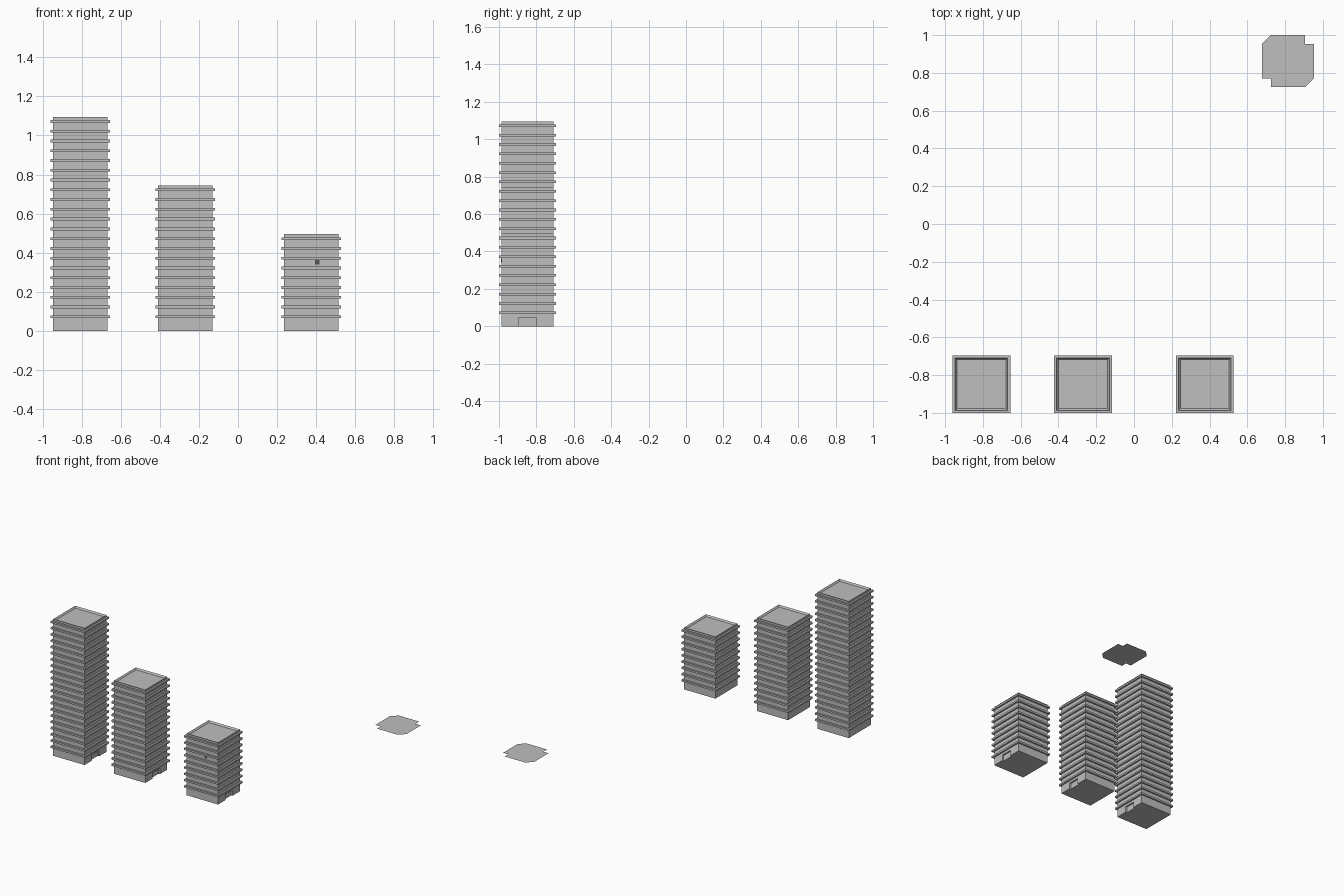
import bpy
import bmesh
from mathutils import Vector

cube = bpy.data.objects.get("Cube")
if cube:
    bpy.data.objects.remove(cube, do_unlink=True)


def make_material(name, value):
    mat = bpy.data.materials.new(name)
    colour = (value, value, value, 1)
    mat.diffuse_color = colour
    mat.use_nodes = True
    mat.node_tree.nodes["Principled BSDF"].inputs["Base Color"].default_value = colour
    return mat


concrete = make_material("light grey concrete", 0.52)
dark = make_material("dark grey glass", 0.09)


def add_box(bm, centre, size):
    verts = bmesh.ops.create_cube(bm, size=1)["verts"]
    bmesh.ops.scale(bm, vec=size, verts=verts)
    bmesh.ops.translate(bm, vec=centre, verts=verts)


def finish(bm, name, mat=concrete):
    mesh = bpy.data.meshes.new(name)
    bm.to_mesh(mesh)
    bm.free()
    mesh.materials.append(mat)
    obj = bpy.data.objects.new(name, mesh)
    bpy.context.collection.objects.link(obj)
    return obj


BODY, SLAB = 0.278, 0.305      # plan widths of walls and floor slabs
FLOOR, FIRST = 0.05, 0.072     # storey height and first slab level
ROW_Y = -0.8475


def build_tower(name, x, floors):
    height = FIRST + FLOOR * (floors - 1) + 0.023

    # Walls, with a sunken roof inside a parapet
    bm = bmesh.new()
    add_box(bm, (x, ROW_Y, height / 2), (BODY, BODY, height))
    bm.normal_update()
    roof = [f for f in bm.faces if f.normal.z > 0.9]
    bmesh.ops.inset_region(bm, faces=roof, thickness=0.014)
    bmesh.ops.translate(bm, vec=(0, 0, -0.013), verts=roof[0].verts)
    walls = finish(bm, name + "_walls")

    # Entrance recess on the left side
    bm = bmesh.new()
    add_box(bm, (x + BODY / 2, ROW_Y, 0.0225), (0.024, 0.09, 0.047))
    cutter = finish(bm, name + "_entrance_cutter")
    cutter.hide_render = True
    cutter.hide_viewport = True
    cut = walls.modifiers.new("entrance", 'BOOLEAN')
    cut.operation = 'DIFFERENCE'
    cut.solver = 'EXACT'
    cut.object = cutter

    # Projecting slab at each storey, as a closed ring around the walls
    bm = bmesh.new()
    depth = (SLAB - BODY) / 2
    offset = BODY / 2 + depth / 2
    for i in range(floors):
        z = FIRST + FLOOR * i
        for side in (-1, 1):
            add_box(bm, (x, ROW_Y + side * offset, z), (SLAB, depth, 0.014))
            add_box(bm, (x + side * offset, ROW_Y, z), (depth, BODY, 0.014))
    finish(bm, name + "_floor_slabs")


for name, x, floors in (("tall_tower", -0.8075, 21),
                        ("middle_tower", -0.27, 14),
                        ("short_tower", 0.375, 9)):
    build_tower(name, x, floors)

# Small dark window on the front of the short tower
bm = bmesh.new()
add_box(bm, (0.405, ROW_Y - BODY / 2 - 0.001, 0.352), (0.022, 0.004, 0.022))
finish(bm, "small_window", dark)

# Flat cross-shaped paving with notched corners
bm = bmesh.new()
centre = Vector((0.815, 0.8625, 0.01))
outer, inner = 0.1375, 0.091
corner = ((outer, inner), (inner, inner), (inner, outer))
points = []
for sx, sy in ((1, 1), (-1, 1), (-1, -1), (1, -1)):
    ring = corner if sx * sy > 0 else corner[::-1]
    points += [centre + Vector((sx * px, sy * py, 0)) for px, py in ring]
bm.faces.new([bm.verts.new(p) for p in points])
bmesh.ops.triangulate(bm, faces=bm.faces[:])
finish(bm, "cross_paving")
